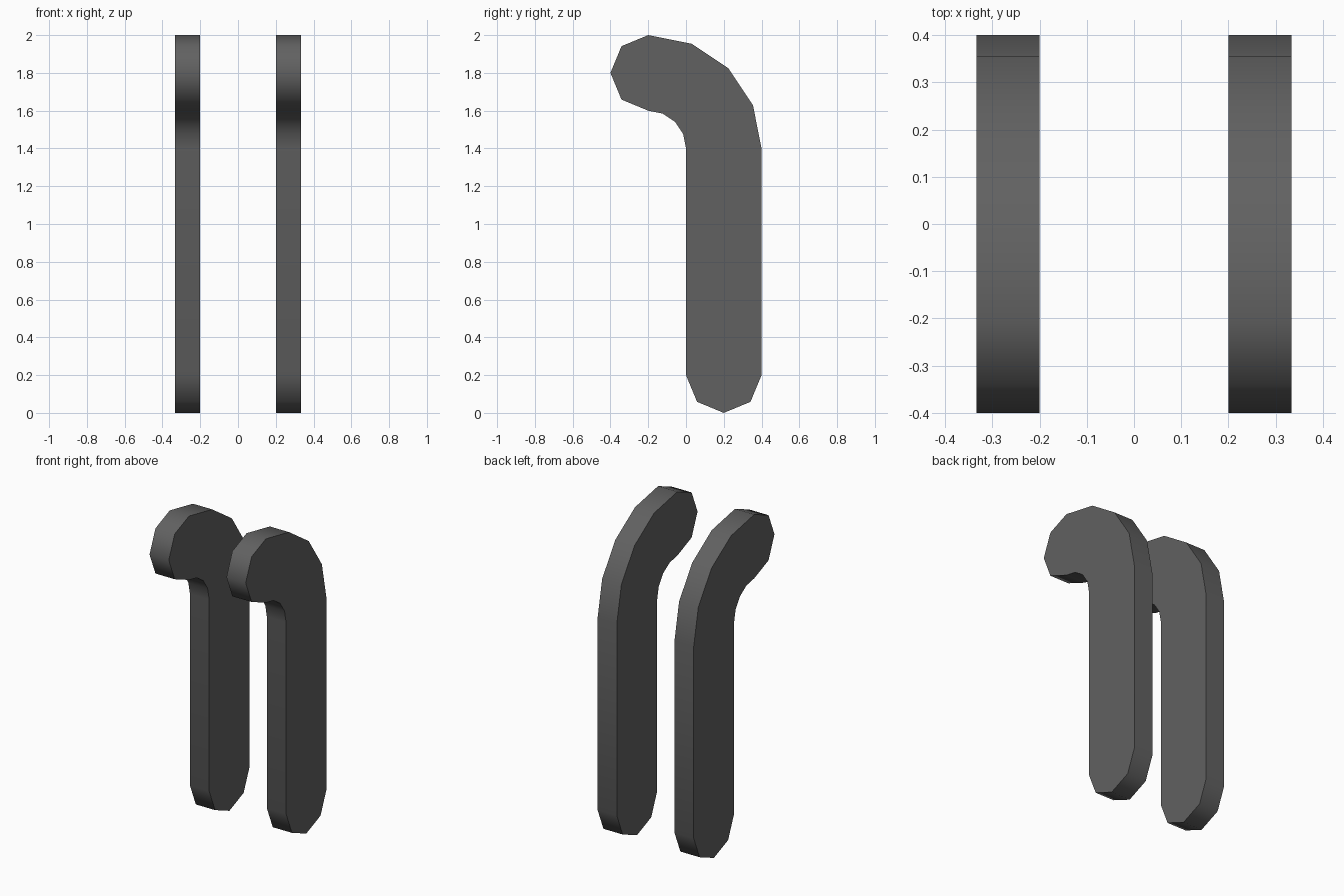
import bpy, bmesh, math

if "Cube" in bpy.data.objects:
    bpy.data.objects.remove(bpy.data.objects["Cube"])

grey = bpy.data.materials.new("dark grey")
grey.diffuse_color = (0.12, 0.12, 0.12, 1)
grey.use_nodes = True
grey.node_tree.nodes["Principled BSDF"].inputs["Base Color"].default_value = grey.diffuse_color


def arc(cy, cz, r, start, end, steps=4):
    """Points of an arc in the y-z plane, angles in degrees."""
    pts = []
    for i in range(steps + 1):
        a = math.radians(start + (end - start) * i / steps)
        pts.append((cy + r * math.cos(a), cz + r * math.sin(a)))
    return pts


# Hook outline: rounded foot, outer bend, rounded tip, inner bend
outline = (arc(0.2, 0.2, 0.2, 180, 360)
           + arc(-0.2, 1.4, 0.6, 0, 90)
           + arc(-0.2, 1.8, 0.2, 90, 270)[1:]
           + arc(-0.2, 1.4, 0.2, 90, 0)[1:])


def hook(name, x0, x1):
    bm = bmesh.new()
    face = bm.faces.new([bm.verts.new((x0, y, z)) for y, z in outline])
    ext = bmesh.ops.extrude_face_region(bm, geom=[face])
    verts = [g for g in ext["geom"] if isinstance(g, bmesh.types.BMVert)]
    bmesh.ops.translate(bm, verts=verts, vec=(x1 - x0, 0, 0))
    bmesh.ops.recalc_face_normals(bm, faces=bm.faces)
    # Smooth rim, crisp flat sides
    for f in bm.faces:
        f.smooth = abs(f.normal.x) < 0.5
    for e in bm.edges:
        e.smooth = all(f.smooth for f in e.link_faces)
    mesh = bpy.data.meshes.new(name)
    bm.to_mesh(mesh)
    bm.free()
    mesh.materials.append(grey)
    bpy.context.collection.objects.link(bpy.data.objects.new(name, mesh))


# Pair of matching hooks
hook("left_hook", -1 / 3, -0.2)
hook("right_hook", 0.2, 1 / 3)
